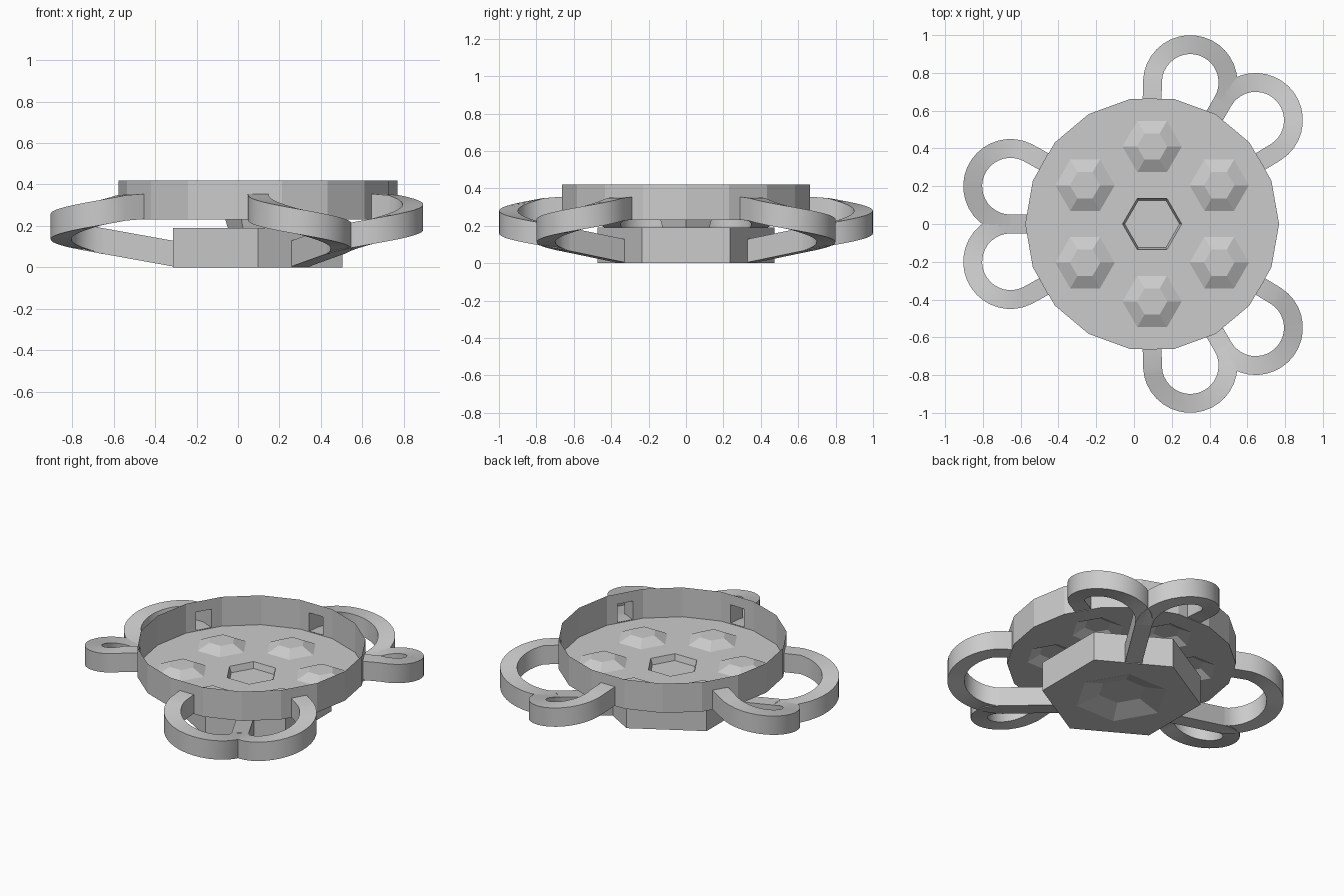
import bpy, bmesh
from math import sin, cos, radians, hypot
from mathutils import Matrix, Vector

if "Cube" in bpy.data.objects:
    bpy.data.objects.remove(bpy.data.objects["Cube"])

CX = 0.096  # common axis of the tray and base


def finish(bm, name):
    bmesh.ops.recalc_face_normals(bm, faces=bm.faces[:])
    me = bpy.data.meshes.new(name)
    bm.to_mesh(me)
    bm.free()
    ob = bpy.data.objects.new(name, me)
    bpy.context.collection.objects.link(ob)
    return ob


def ring(bm, n, r, z, start=0.0, c=(0, 0)):
    return [bm.verts.new((CX + c[0] + r * cos(radians(start + 360 * i / n)),
                          c[1] + r * sin(radians(start + 360 * i / n)), z)) for i in range(n)]


def loft(bm, a, b):
    n = len(a)
    for i in range(n):
        bm.faces.new((a[i], a[(i + 1) % n], b[(i + 1) % n], b[i]))


def fill(bm, loops):
    edges = []
    for lp in loops:
        for i in range(len(lp)):
            pair = (lp[i], lp[(i + 1) % len(lp)])
            edges.append(bm.edges.get(pair) or bm.edges.new(pair))
    bmesh.ops.triangle_fill(bm, use_beauty=True, use_dissolve=False,
                            edges=edges, normal=Vector((0, 0, 1)))


# Thin 18-sided tray wall; every third facet has a window where an arm joins
bm = bmesh.new()
low, high = ring(bm, 18, 0.672, 0.23), ring(bm, 18, 0.672, 0.42)
for i in range(18):
    j = (i + 1) % 18
    quad = [low[i], low[j], high[j], high[i]]
    if i % 3 != 1:
        bm.faces.new(quad)
        continue
    window = []
    for t, z in ((0.29, 0.235), (0.71, 0.235), (0.71, 0.353), (0.29, 0.353)):
        p = low[i].co.lerp(low[j].co, t)
        window.append(bm.verts.new((p.x, p.y, z)))
    loft(bm, quad, window)

# Tray floor with six raised hexagonal bumps and a central socket
loops = [low]
for i in range(6):
    a = radians(30 + 60 * i)
    c = (0.41 * cos(a), 0.41 * sin(a))
    rim = ring(bm, 6, 0.157, 0.23, 0, c)
    top = ring(bm, 6, 0.08, 0.268, 0, c)
    loft(bm, rim, top)
    bm.faces.new(top)
    loops.append(rim)
rim, socket = ring(bm, 6, 0.157, 0.23), ring(bm, 6, 0.145, 0.191)
loft(bm, rim, socket)
loops.append(rim)
fill(bm, loops)
finish(bm, "tray")

# Hexagonal base with a shallow tapered recess underneath
bm = bmesh.new()
low, high = ring(bm, 6, 0.472, 0.0, 30), ring(bm, 6, 0.472, 0.19, 30)
loft(bm, low, high)
bm.faces.new(high)
outer, inner = ring(bm, 6, 0.28, 0.0), ring(bm, 6, 0.14, 0.045)
loft(bm, outer, inner)
bm.faces.new(inner)
fill(bm, [low, outer])
finish(bm, "base")


# Hollow rectangular ribbon swept along a path, kept upright
def ribbon(bm, path, width, height):
    secs = []
    for i, p in enumerate(path):
        q0, q1 = path[max(i - 1, 0)], path[min(i + 1, len(path) - 1)]
        dx, dy = q1[0] - q0[0], q1[1] - q0[1]
        l = hypot(dx, dy)
        nx, ny = -dy / l * width / 2, dx / l * width / 2
        secs.append([bm.verts.new((p[0] + s * nx, p[1] + s * ny, p[2] + h))
                     for s, h in ((-1, 0), (1, 0), (1, height), (-1, height))])
    for a, b in zip(secs, secs[1:]):
        loft(bm, a, b)


# Three forked arms: a stem from the base, two loops curling up to the tray
for k, ang in enumerate((60, 180, 300)):
    bm = bmesh.new()
    ribbon(bm, [(0.405, 0, 0.004), (0.75, 0, 0.066)], 0.10, 0.124)
    for s in (1, -1):
        steps = 20
        path = []
        for i in range(steps + 1):
            t = i / steps
            a = radians(-90 + 207 * t)
            path.append((0.75 + 0.2 * cos(a), s * (0.2 + 0.2 * sin(a)), 0.066 + 0.16 * t))
        # straight end meeting the tray facet at its window
        e = radians(30)
        path.append((0.661 * cos(e), s * 0.661 * sin(e), 0.233))
        ribbon(bm, path, 0.10, 0.122)
    bm.transform(Matrix.Translation((CX, 0, 0)) @ Matrix.Rotation(radians(ang), 4, 'Z'))
    ob = finish(bm, f"looped_arm_{k + 1}")
    bpy.context.view_layer.objects.active = ob
    ob.select_set(True)
    bpy.ops.object.shade_smooth_by_angle(angle=radians(30))
    ob.select_set(False)
